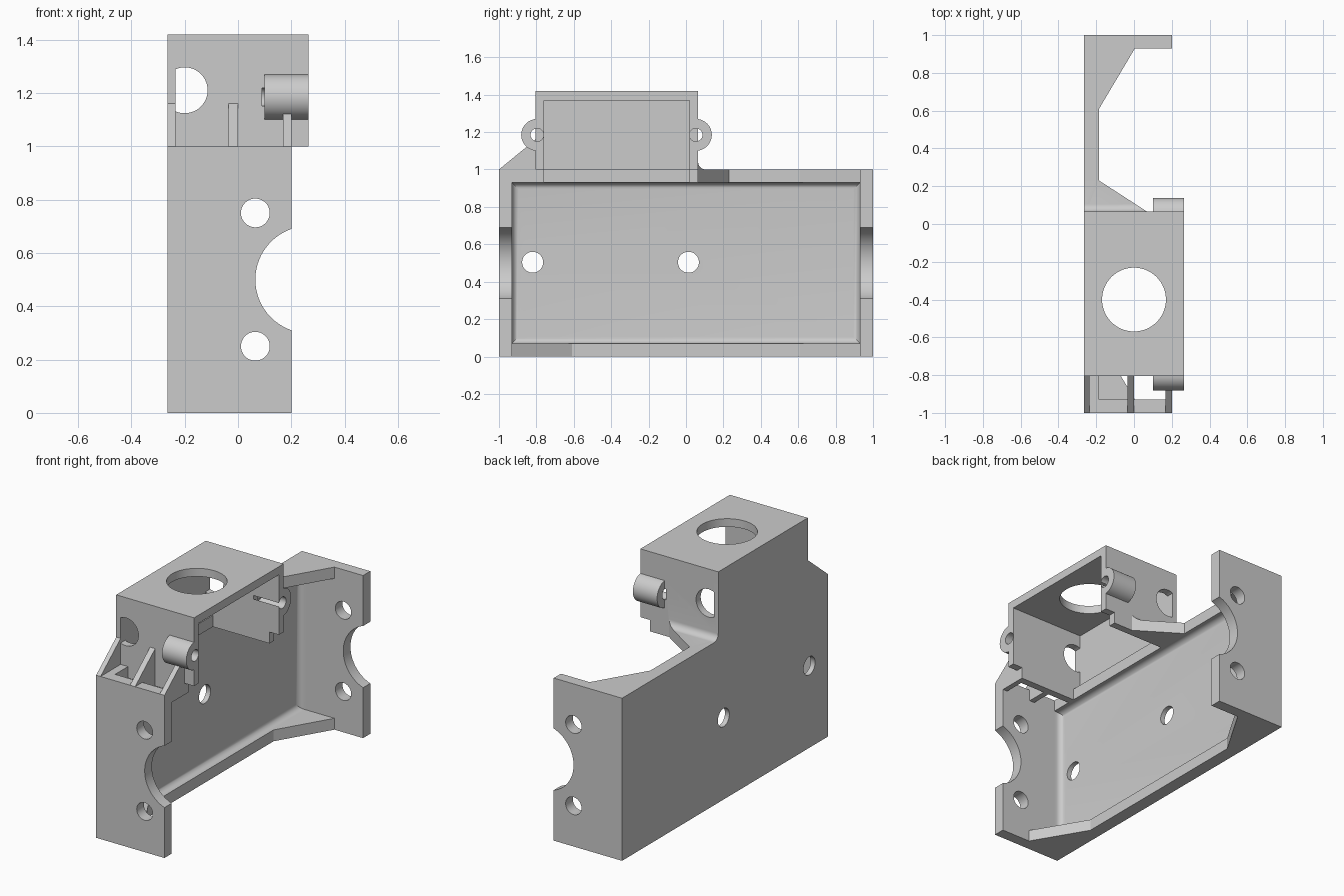
import bpy, bmesh, math
from mathutils import Vector

if "Cube" in bpy.data.objects:
    bpy.data.objects.remove(bpy.data.objects["Cube"], do_unlink=True)

grey = bpy.data.materials.new("plain grey")
grey.use_nodes = True
grey.diffuse_color = (0.6, 0.6, 0.6, 1)
grey.node_tree.nodes["Principled BSDF"].inputs["Base Color"].default_value = (0.6, 0.6, 0.6, 1)

# Where the two profile coordinates land for an extrusion along each axis
PLACE = {"x": lambda u, v, w: (w, u, v),
         "y": lambda u, v, w: (u, w, v),
         "z": lambda u, v, w: (u, v, w)}


def prism(name, pts, axis, a, b):
    """Extrude a closed profile from a to b along an axis."""
    bm = bmesh.new()
    face = bm.faces.new([bm.verts.new(PLACE[axis](u, v, a)) for u, v in pts])
    out = bmesh.ops.extrude_face_region(bm, geom=[face])["geom"]
    move = Vector(PLACE[axis](0, 0, b - a))
    bmesh.ops.translate(bm, vec=move, verts=[g for g in out if isinstance(g, bmesh.types.BMVert)])
    bmesh.ops.recalc_face_normals(bm, faces=bm.faces)
    mesh = bpy.data.meshes.new(name)
    bm.to_mesh(mesh)
    bm.free()
    mesh.materials.append(grey)
    ob = bpy.data.objects.new(name, mesh)
    bpy.context.collection.objects.link(ob)
    return ob


def box(name, x, y, z):
    return prism(name, [(x[0], y[0]), (x[1], y[0]), (x[1], y[1]), (x[0], y[1])], "z", *z)


def arc(u, v, r, start=0, end=360, n=48):
    full = end - start == 360
    steps = n if full else n + 1
    angles = [math.radians(start + (end - start) * i / n) for i in range(steps)]
    return [(u + r * math.cos(t), v + r * math.sin(t)) for t in angles]


def combine(target, tool, operation):
    """Apply a boolean, then discard the tool."""
    mod = target.modifiers.new("join", "BOOLEAN")
    mod.object, mod.operation, mod.solver = tool, operation, "EXACT"
    bpy.context.view_layer.objects.active = target
    bpy.ops.object.modifier_apply(modifier=mod.name)
    bpy.data.objects.remove(tool, do_unlink=True)


BACK, SKIN, LIP, EDGE, SIDE = -0.265, -0.235, -0.185, 0.2, 0.265
T = 0.07                      # flange thickness
Y0, Y1, WALL = -0.805, 0.065, 0.045   # tower extent and wall

# Back plate with a filleted shallow recess
bracket = box("mounting_bracket", (BACK, LIP), (-1, 1), (0, 1))
recess = box("recess_cutter", (SKIN, 0.4), (-1 + T, 1 - T), (T, 1 - T))
bm = bmesh.new()
bm.from_mesh(recess.data)
floor = [e for e in bm.edges if all(abs(v.co.x - SKIN) < 0.001 for v in e.verts)]
bmesh.ops.bevel(bm, geom=floor, offset=0.035, segments=6, profile=0.5, affect="EDGES")
bm.to_mesh(recess.data)
bm.free()
combine(bracket, recess, "DIFFERENCE")

parts = []
# End flanges
for y in ((-1, -1 + T), (1 - T, 1)):
    parts.append(box("end_flange", (BACK, EDGE), y, (0, 1)))

# Tapered ribs: two at the bottom, one at the top rear
for s in (-1, 1):
    taper = [(LIP - 0.03, s * 0.61), (LIP, s * 0.61), (0.005, s * 0.93),
             (0.005, s * 0.97), (LIP - 0.03, s * 0.97)]
    parts.append(prism("bottom_rib", taper, "z", 0, T))
    if s > 0:
        parts.append(prism("top_rib", taper, "z", 1 - T, 1))
neck = [(BACK, 0.23), (LIP, 0.23), (0.07, Y1), (0.07, 0.04), (BACK, 0.04)]
parts.append(prism("neck_rib", neck, "z", 1 - T, 1))

# Curved fillet where the tower meets the rear rib
R = 0.04
curve = [(Y1 - 0.02, 0.98), (Y1 + R, 0.98)] + arc(Y1 + R, 1 + R, R, 270, 180, 8) + [(Y1 - 0.02, 1 + R)]
fillet = prism("neck_fillet", curve, "x", BACK, 0.1)
combine(fillet, prism("neck_trim", neck, "z", 0.9, 1.1), "INTERSECT")
parts.append(fillet)

# Tower: skin, roof and two stepped end walls
parts.append(box("tower_skin", (BACK, SKIN), (Y0, Y1), (1 - T, 1.42)))
parts.append(box("tower_roof", (BACK, SIDE), (Y0, Y1), (1.37, 1.42)))
stepped = [(BACK, 1 - T), (EDGE, 1 - T), (EDGE, 1), (SIDE, 1), (SIDE, 1.42), (BACK, 1.42)]
for a, b in ((Y0, Y0 + WALL), (Y1 - WALL, Y1)):
    parts.append(prism("tower_wall", stepped, "y", a, b))

# Front gussets
slope = [(-1, 1 - T), (-1, 1), (Y0 + 0.01, 1.168), (Y0 + 0.01, 1 - T)]
for a, b in ((BACK, SKIN), (-0.035, 0), (0.168, EDGE)):
    parts.append(prism("gusset", slope, "x", a, b))

# Screw lugs on both tower ends
LUG_Z, LUGS = 1.185, (-0.796, 0.053)
for y, a in zip(LUGS, (90, -90)):
    parts.append(prism("screw_lug", arc(y, LUG_Z, 0.085, a, a + 180, 32), "x", 0.1, SIDE))

for part in parts:
    combine(bracket, part, "UNION")

# Openings
cutters = [prism("roof_hole", arc(0, -0.4, 0.169, n=64), "z", 1.3, 1.5)]
for y in LUGS:
    cutters.append(prism("lug_bore", arc(y, LUG_Z, 0.035, n=32), "x", 0.09, 0.3))
for y in (-0.82, 0.013):
    cutters.append(prism("plate_hole", arc(y, 0.504, 0.056), "x", -0.3, -0.2))
for a, b in ((-1.1, -0.9), (0.9, 1.1)):
    for z in (0.25, 0.75):
        cutters.append(prism("flange_hole", arc(0.065, z, 0.054), "y", a, b))
    cutters.append(prism("flange_scallop", arc(0.266, 0.5, 0.201, n=64), "y", a, b))
# Cable hole, flat against the skin
flat = math.degrees(math.acos(-0.035 / 0.086))
for a, b in ((Y0 - 0.04, Y0 + 0.08), (Y1 - 0.08, Y1 + 0.04)):
    cutters.append(prism("cable_hole", arc(SKIN + 0.035, 1.21, 0.086, -flat, flat), "y", a, b))

for cutter in cutters:
    combine(bracket, cutter, "DIFFERENCE")

bpy.ops.object.select_all(action="DESELECT")
bracket.select_set(True)
bpy.context.view_layer.objects.active = bracket
bpy.ops.object.shade_smooth_by_angle(angle=math.radians(30))
